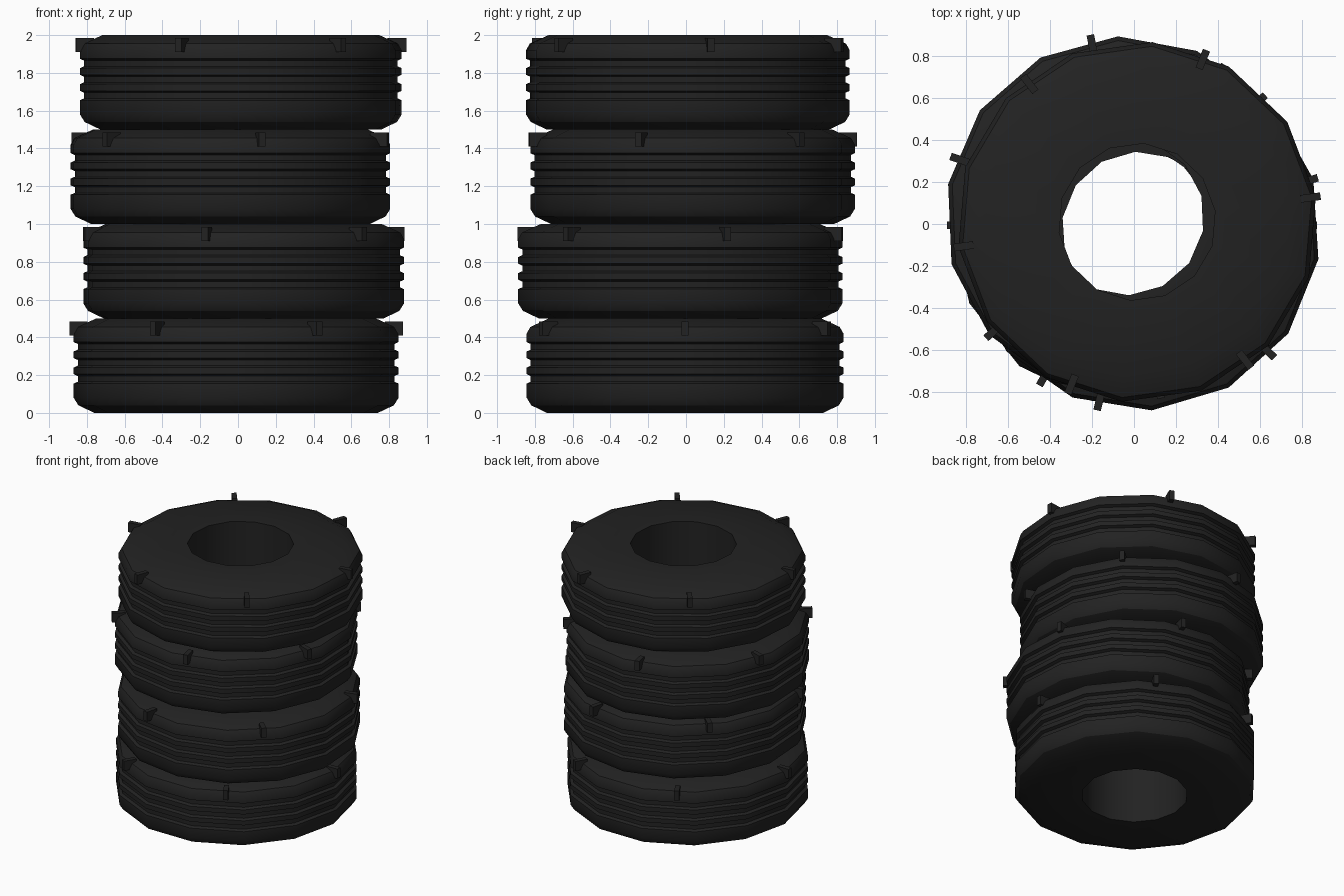
import bpy, bmesh
from math import radians, cos, sin, tau
from mathutils import Matrix

cube = bpy.data.objects.get("Cube")
if cube:
    bpy.data.objects.remove(cube, do_unlink=True)

rubber = bpy.data.materials.new("black rubber")
rubber.use_nodes = True
color = (0.016, 0.016, 0.016, 1)
rubber.diffuse_color = color
bsdf = rubber.node_tree.nodes["Principled BSDF"]
bsdf.inputs["Base Color"].default_value = color
bsdf.inputs["Roughness"].default_value = 0.9

SIDES, HEIGHT, RADIUS, HOLE = 14, 0.5, 0.86, 0.375


def tire_profile():
    """Closed cross-section (radius, height) with three tread grooves."""
    points = [(HOLE, 0), (0.75, 0), (0.835, 0.04), (RADIUS, 0.08)]
    for z in (0.18, 0.265, 0.35):
        points += [(RADIUS, z - 0.025), (RADIUS - 0.022, z - 0.015),
                   (RADIUS - 0.022, z + 0.015), (RADIUS, z + 0.025)]
    points += [(RADIUS, 0.42), (0.84, 0.455), (0.74, HEIGHT), (HOLE, HEIGHT)]
    return points


def finish(bm, name, location, turn):
    bmesh.ops.recalc_face_normals(bm, faces=bm.faces)
    mesh = bpy.data.meshes.new(name)
    bm.to_mesh(mesh)
    bm.free()
    mesh.materials.append(rubber)
    obj = bpy.data.objects.new(name, mesh)
    bpy.context.collection.objects.link(obj)
    obj.location = location
    obj.rotation_euler.z = radians(turn)
    return obj


def make_tire(name, location, turn):
    bm = bmesh.new()
    rings = []
    for i in range(SIDES):
        a = tau * i / SIDES
        rings.append([bm.verts.new((r * cos(a), r * sin(a), z))
                      for r, z in tire_profile()])
    for i, ring in enumerate(rings):
        after = rings[(i + 1) % SIDES]
        for j in range(len(ring)):
            k = (j + 1) % len(ring)
            bm.faces.new((ring[j], after[j], after[k], ring[k]))
    obj = finish(bm, name, location, turn)
    bpy.ops.object.select_all(action='DESELECT')
    obj.select_set(True)
    bpy.context.view_layer.objects.active = obj
    bpy.ops.object.shade_smooth_by_angle(angle=radians(32))


def make_lugs(name, location, turn):
    """Six small blocks around the upper shoulder."""
    bm = bmesh.new()
    for i in range(6):
        bmesh.ops.create_cube(bm, size=1, matrix=(
            Matrix.Rotation(tau * i / 6, 4, 'Z')
            @ Matrix.Translation((0.835, 0, 0.448))
            @ Matrix.Diagonal((0.095, 0.036, 0.074, 1))))
    finish(bm, name, location, turn)


# Stack of tires, each slightly shifted and turned
stack = [(-0.01, -0.005, 0), (0.03, -0.03, 16.5),
         (-0.04, 0.035, 41), (0.015, 0.01, 8)]
for level, (x, y, turn) in enumerate(stack):
    place = (x, y, level * HEIGHT)
    make_tire(f"tire_{level + 1}", place, turn)
    make_lugs(f"shoulder_lugs_{level + 1}", place, turn)
